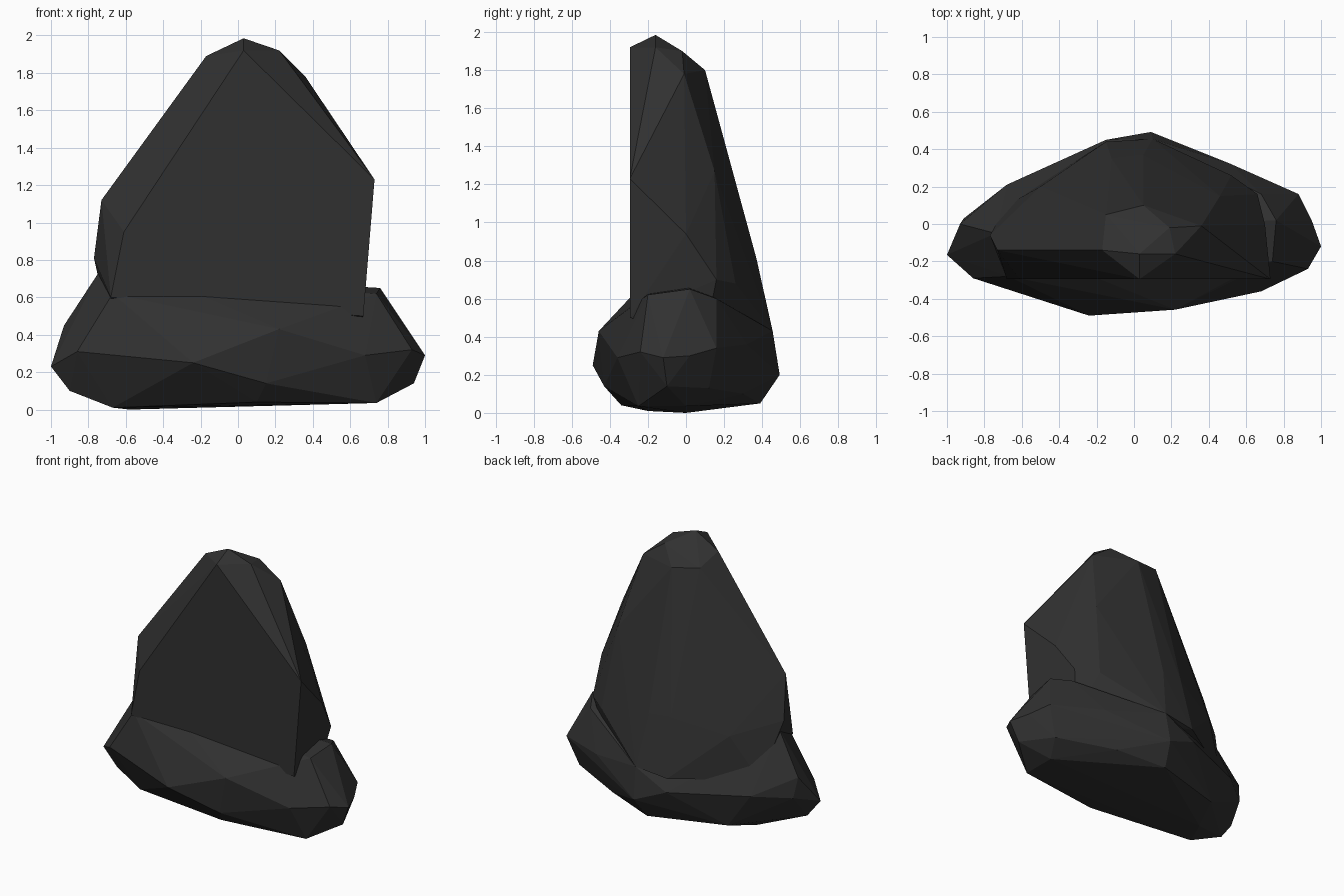
import bpy, bmesh

# One flat charcoal colour for the whole rock
stone = bpy.data.materials.new("dark charcoal stone")
stone.diffuse_color = (0.03, 0.03, 0.03, 1)


def hull(name, points):
    """Faceted boulder: convex hull around a few corner points."""
    bm = bmesh.new()
    for p in points:
        bm.verts.new(p)
    bmesh.ops.convex_hull(bm, input=bm.verts[:])
    loose = [v for v in bm.verts if not v.link_faces]
    bmesh.ops.delete(bm, geom=loose, context='VERTS')
    bmesh.ops.recalc_face_normals(bm, faces=bm.faces[:])
    mesh = bpy.data.meshes.new(name)
    bm.to_mesh(mesh)
    bm.free()
    mesh.materials.append(stone)
    ob = bpy.data.objects.new(name, mesh)
    bpy.context.collection.objects.link(ob)
    return ob


# Tall slab with a flat front, leaning back, cut corners at the peak
rock = hull("rock", [
    # peak
    (0.03, -0.16, 1.985), (0.03, -0.295, 1.92), (-0.17, -0.14, 1.89),
    (0.22, -0.16, 1.92), (0.19, -0.02, 1.90), (0.36, -0.01, 1.78),
    (0.05, 0.10, 1.80), (-0.15, 0.05, 1.83),
    # flat front and flanks
    (0.73, -0.295, 1.23), (-0.61, -0.295, 0.95), (-0.73, -0.14, 1.12),
    (-0.77, -0.06, 0.81), (-0.68, -0.295, 0.60), (0.67, -0.295, 0.50),
    (0.70, 0.0, 0.94), (0.46, 0.15, 1.27),
    # sloping back
    (0.05, 0.37, 0.81), (-0.12, 0.35, 0.82), (0.52, 0.26, 0.68),
    (0.66, 0.16, 0.70), (-0.50, 0.20, 0.72), (0.10, 0.455, 0.43),
    (-0.15, 0.44, 0.40), (-0.68, 0.10, 0.40), (0.60, 0.10, 0.40),
])

# Wide foot spreading out to the front and both sides
foot = hull("rock_foot", [
    # shoulder
    (-0.67, -0.28, 0.62), (-0.22, -0.28, 0.62), (0.55, -0.28, 0.565),
    (0.76, 0.02, 0.65), (0.74, -0.20, 0.62), (0.68, 0.16, 0.60),
    (-0.93, 0.0, 0.45), (-0.74, -0.05, 0.74),
    # widest ring
    (-0.24, -0.49, 0.25), (0.22, -0.458, 0.43), (0.68, -0.36, 0.29),
    (0.93, -0.24, 0.32), (1.0, -0.12, 0.29), (0.95, 0.02, 0.30),
    (0.88, 0.16, 0.34), (0.52, 0.32, 0.36), (0.09, 0.492, 0.20),
    (0.10, 0.455, 0.43), (-0.15, 0.45, 0.30), (-0.68, 0.21, 0.32),
    (-0.91, 0.03, 0.30), (-1.0, -0.165, 0.23), (-0.86, -0.29, 0.31),
    # underside
    (-0.90, -0.15, 0.10), (-0.67, -0.20, 0.01), (-0.58, 0.0, 0.0),
    (0.15, -0.43, 0.14), (0.10, -0.34, 0.04), (0.74, -0.25, 0.035),
    (0.94, -0.10, 0.14), (0.80, 0.12, 0.13), (0.74, 0.0, 0.035),
    (0.05, 0.39, 0.05), (0.40, 0.30, 0.10), (-0.50, 0.22, 0.06),
])

# Fuse the two into one stone
mod = rock.modifiers.new("fuse", 'BOOLEAN')
mod.operation = 'UNION'
mod.solver = 'EXACT'
mod.object = foot
bpy.context.view_layer.objects.active = rock
rock.select_set(True)
bpy.ops.object.modifier_apply(modifier=mod.name)
bpy.data.objects.remove(foot)
for f in rock.data.polygons:
    f.use_smooth = False
